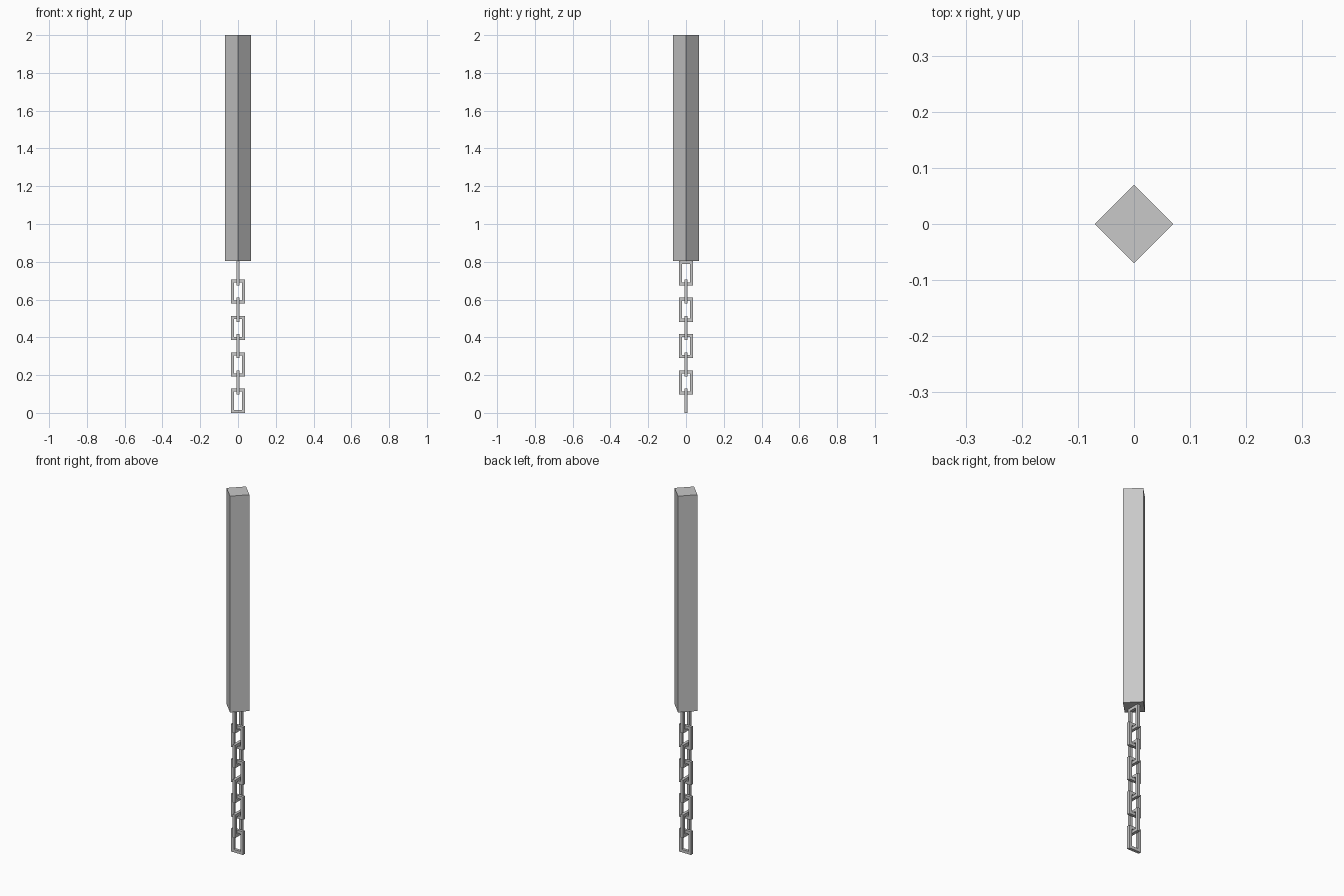
import bpy, bmesh, math

cube = bpy.data.objects.get("Cube")
if cube:
    bpy.data.objects.remove(cube, do_unlink=True)

GREY = (0.58, 0.58, 0.58, 1.0)
metal = bpy.data.materials.new("light grey metal")
metal.use_nodes = True
metal.diffuse_color = GREY
metal.node_tree.nodes["Principled BSDF"].inputs["Base Color"].default_value = GREY

BAR = 0.016          # thickness of a link's bar
LINK_W = 0.072       # outer width of a link
LINK_H = 0.128       # outer height of a link
PITCH = 0.0965       # spacing of neighbouring links
LINKS = 8
ROD_BOTTOM, ROD_TOP, ROD_RADIUS = 0.803, 2.0, 0.07


def add_object(name, bm):
    bmesh.ops.recalc_face_normals(bm, faces=bm.faces)
    mesh = bpy.data.meshes.new(name)
    bm.to_mesh(mesh)
    bm.free()
    mesh.materials.append(metal)
    obj = bpy.data.objects.new(name, mesh)
    bpy.context.collection.objects.link(obj)
    return obj


def link_mesh():
    """Rectangular frame in the XZ plane: a square section swept round four corners."""
    bm = bmesh.new()
    rings = []
    for sx, sz in ((-1, -1), (1, -1), (1, 1), (-1, 1)):
        ring = []
        for inset, y in ((0, -BAR / 2), (0, BAR / 2), (BAR, BAR / 2), (BAR, -BAR / 2)):
            ring.append(bm.verts.new((sx * (LINK_W / 2 - inset), y, sz * (LINK_H / 2 - inset))))
        rings.append(ring)
    for i in range(4):
        a, b = rings[i], rings[(i + 1) % 4]
        for j in range(4):
            k = (j + 1) % 4
            bm.faces.new((a[j], b[j], b[k], a[k]))
    return bm


# Square handle rod, turned so its edges face the axes
bm = bmesh.new()
bmesh.ops.create_cone(bm, cap_ends=True, segments=4, radius1=ROD_RADIUS,
                      radius2=ROD_RADIUS, depth=ROD_TOP - ROD_BOTTOM)
# Put the corners on the x and y axes
first = bm.verts[:][0].co
turn = -math.atan2(first.y, first.x)
for v in bm.verts:
    x, y = v.co.x, v.co.y
    v.co.x = x * math.cos(turn) - y * math.sin(turn)
    v.co.y = x * math.sin(turn) + y * math.cos(turn)
rod = add_object("handle_rod", bm)
rod.location.z = (ROD_TOP + ROD_BOTTOM) / 2

# Chain of links, each turned a quarter from the one below
for n in range(LINKS):
    link = add_object(f"chain_link_{n + 1}", link_mesh())
    link.location.z = LINK_H / 2 + n * PITCH
    link.rotation_euler.z = math.pi / 2 * (n % 2)
